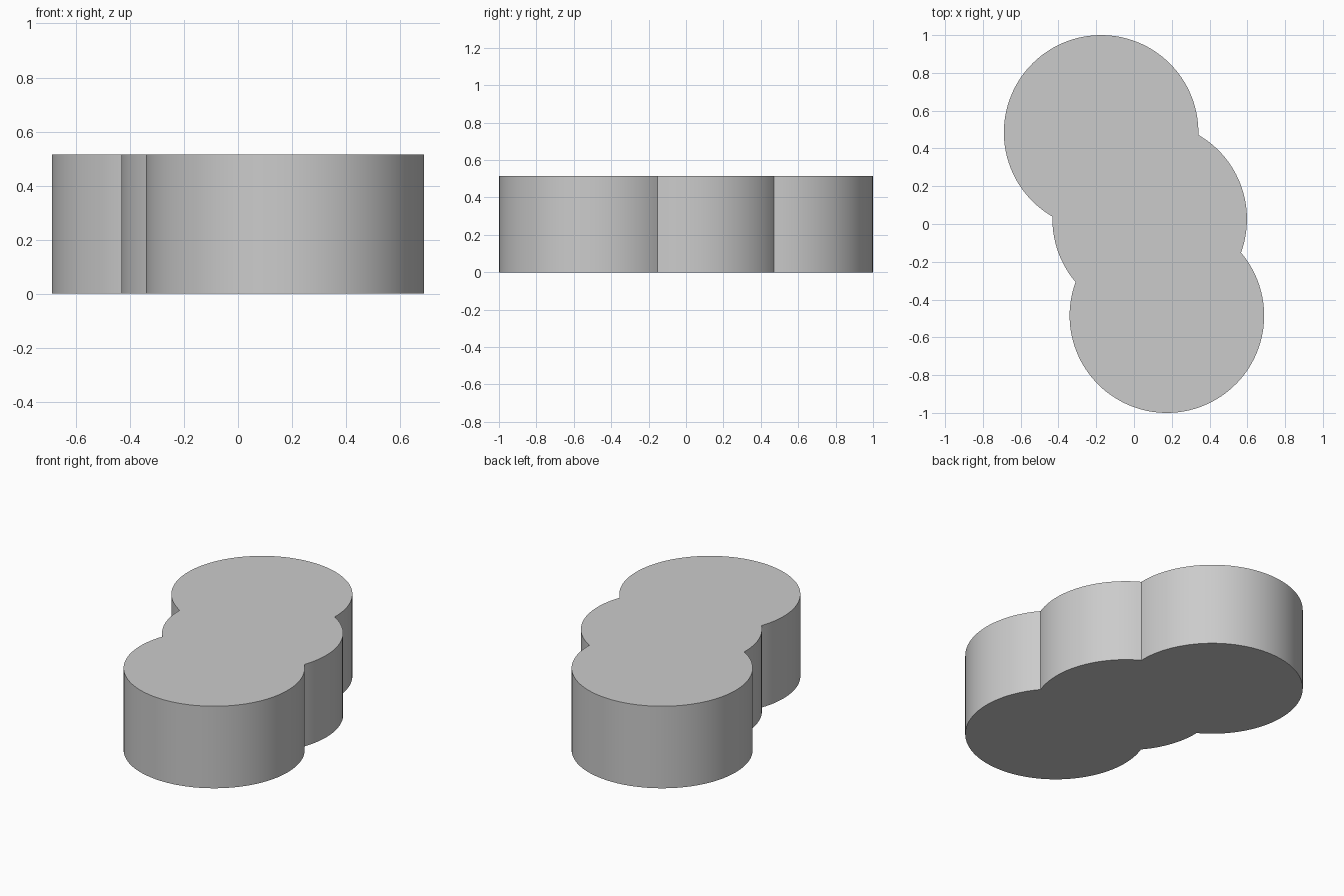
import bpy, bmesh, math
from mathutils import Vector
from mathutils.geometry import intersect_sphere_sphere_2d

cube = bpy.data.objects.get("Cube")
if cube:
    bpy.data.objects.remove(cube, do_unlink=True)

RADIUS = 0.515
HEIGHT = 0.515
STEP = math.radians(3)
back = Vector((-0.174, 0.485))
middle = Vector((0.083, 0.026))
front = Vector((0.174, -0.485))


def material(name, color):
    mat = bpy.data.materials.new(name)
    mat.use_nodes = True
    mat.diffuse_color = color
    mat.node_tree.nodes["Principled BSDF"].inputs["Base Color"].default_value = color
    return mat


def crossings(a, b):
    """Right-hand and left-hand points where two equal discs meet."""
    pts = intersect_sphere_sphere_2d(a, RADIUS, b, RADIUS)
    return sorted((Vector(p) for p in pts), key=lambda p: -p.x)


def arc(centre, start, end):
    """Counter-clockwise arc from start up to, but not including, end."""
    a = math.atan2(*(start - centre).yx)
    sweep = (math.atan2(*(end - centre).yx) - a) % math.tau
    count = max(2, round(sweep / STEP))
    return [centre + RADIUS * Vector((math.cos(a + sweep * i / count),
                                      math.sin(a + sweep * i / count)))
            for i in range(count)]


# Outline of three overlapping discs
back_right, back_left = crossings(back, middle)
front_right, front_left = crossings(middle, front)
outline = (arc(front, front_left, front_right)
           + arc(middle, front_right, back_right)
           + arc(back, back_right, back_left)
           + arc(middle, back_left, front_left))

# Extrude the outline into a solid block
bm = bmesh.new()
base = bm.faces.new([bm.verts.new((p.x, p.y, 0)) for p in outline])
top = bmesh.ops.extrude_face_region(bm, geom=[base], use_keep_orig=True)
bmesh.ops.translate(bm, vec=(0, 0, HEIGHT),
                    verts=[v for v in top["geom"] if isinstance(v, bmesh.types.BMVert)])
bmesh.ops.recalc_face_normals(bm, faces=bm.faces)
mesh = bpy.data.meshes.new("triple_disc_block")
bm.to_mesh(mesh)
bm.free()

block = bpy.data.objects.new("triple_disc_block", mesh)
bpy.context.collection.objects.link(block)
mesh.materials.append(material("light grey", (0.6, 0.6, 0.6, 1)))

# Smooth walls, sharp rims and creases
bpy.ops.object.select_all(action="DESELECT")
block.select_set(True)
bpy.context.view_layer.objects.active = block
bpy.ops.object.shade_smooth_by_angle(angle=math.radians(30))
